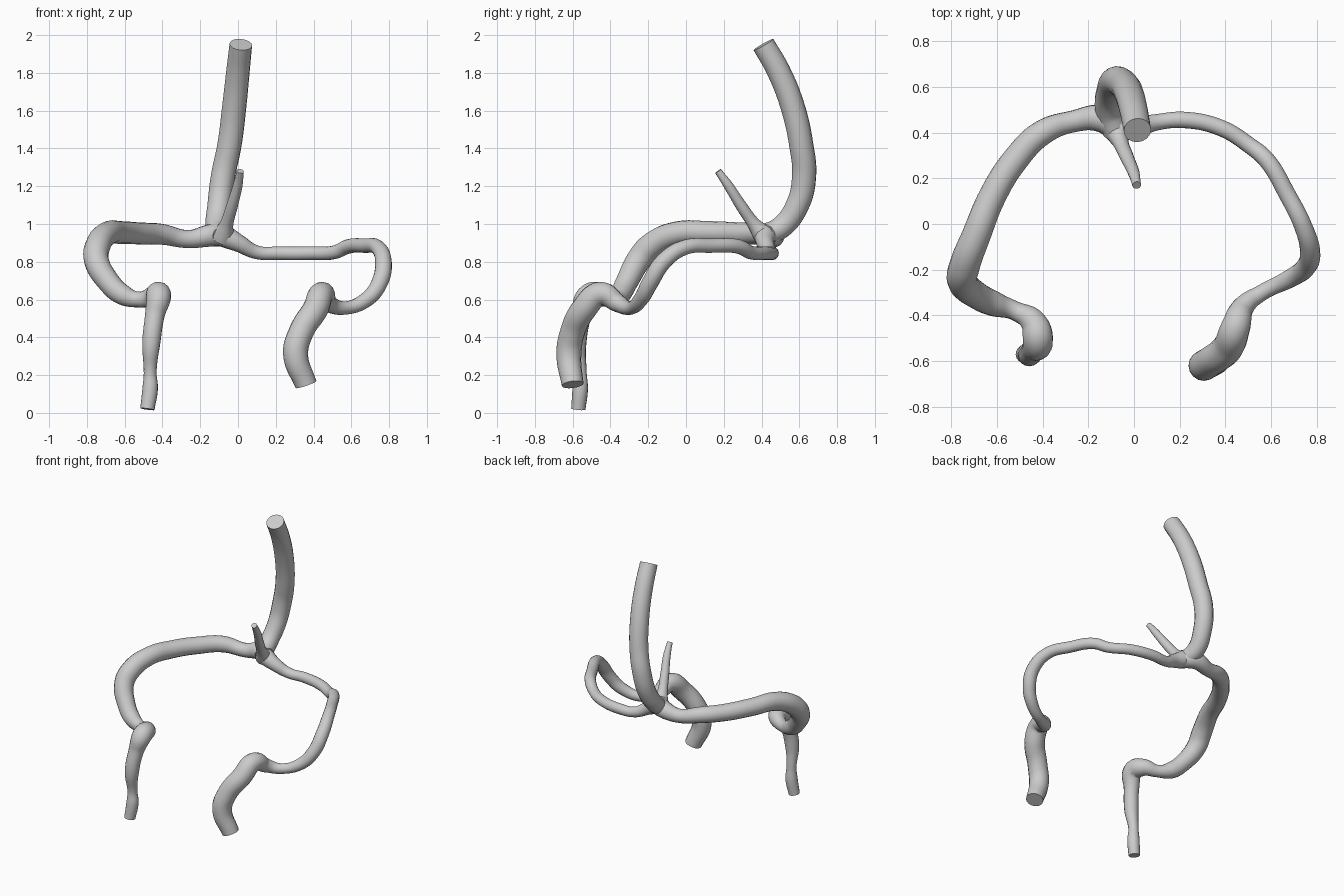
import bpy

# Remove the default object only
default_cube = bpy.data.objects.get("Cube")
if default_cube is not None:
    bpy.data.objects.remove(default_cube, do_unlink=True)


def make_material(name, color):
    """Create one flat colour for both the viewport and renders."""
    material = bpy.data.materials.new(name)
    material.diffuse_color = color
    material.use_nodes = True
    shader = material.node_tree.nodes["Principled BSDF"]
    shader.inputs["Base Color"].default_value = color
    return material


def make_tube(name, points, material):
    """Sweep a capped round section along (x, y, z, radius) points."""
    curve = bpy.data.curves.new(name, "CURVE")
    curve.dimensions = "3D"
    curve.bevel_depth = 1
    curve.bevel_resolution = 6
    curve.resolution_u = 8
    curve.use_fill_caps = True
    spline = curve.splines.new("BEZIER")
    spline.bezier_points.add(len(points) - 1)
    spline.radius_interpolation = "CARDINAL"
    for bezier_point, (x, y, z, radius) in zip(spline.bezier_points, points):
        bezier_point.co = (x, y, z)
        bezier_point.radius = radius
        bezier_point.handle_left_type = "AUTO"
        bezier_point.handle_right_type = "AUTO"
    curve.materials.append(material)

    tube = bpy.data.objects.new(name, curve)
    bpy.context.collection.objects.link(tube)
    bpy.ops.object.select_all(action="DESELECT")
    tube.select_set(True)
    bpy.context.view_layer.objects.active = tube
    bpy.ops.object.convert(target="MESH")
    bpy.ops.object.shade_smooth_by_angle()
    return bpy.context.view_layer.objects.active


grey = make_material("plain grey", (0.6, 0.6, 0.6, 1))

# Tall trunk rising from the junction and curling forward
make_tube("main_trunk", [
    (-.08, .40, .94, .055), (-.11, .50, .98, .06), (-.1, .59, 1.1, .062),
    (-.08, .625, 1.25, .064), (-.045, .61, 1.42, .064),
    (-.02, .565, 1.62, .064), (0, .49, 1.81, .062), (.015, .41, 1.95, .06),
], grey)

# Thin tapering side branch
make_tube("thin_branch", [
    (-.08, .42, .93, .06), (-.06, .36, 1, .036),
    (-.03, .29, 1.1, .03), (0, .22, 1.21, .025), (.012, .17, 1.28, .019),
], grey)

# Thick branch sweeping round the right side and down
make_tube("right_branch", [
    (-.06, .41, .94, .06), (-.14, .46, .94, .06), (-.26, .45, .92, .048),
    (-.4, .4, .945, .055), (-.52, .28, .95, .058), (-.62, .12, .955, .06),
    (-.69, -.05, .95, .063), (-.74, -.18, .89, .067),
    (-.75, -.25, .81, .066), (-.69, -.31, .7, .06),
    (-.61, -.35, .625, .055), (-.52, -.38, .6, .042),
    (-.44, -.43, .62, .058), (-.42, -.51, .62, .066),
    (-.44, -.55, .52, .052), (-.46, -.575, .36, .047),
    (-.465, -.56, .22, .034), (-.465, -.56, .13, .041),
    (-.48, -.57, .02, .038),
], grey)

# Slimmer branch sweeping round the left side, widening at its end
make_tube("left_branch", [
    (-.08, .42, .94, .06), (0, .42, .9, .047), (.1, .445, .85, .036),
    (.22, .455, .845, .036), (.38, .42, .845, .036),
    (.51, .34, .85, .036), (.58, .28, .88, .038), (.67, .13, .885, .038),
    (.74, -.01, .875, .04), (.77, -.12, .8, .044),
    (.75, -.19, .69, .044), (.68, -.24, .6, .04), (.56, -.3, .555, .036),
    (.48, -.36, .58, .048), (.445, -.45, .63, .064),
    (.41, -.54, .55, .068), (.335, -.6, .43, .066),
    (.305, -.62, .31, .066), (.36, -.6, .15, .058),
], grey)
